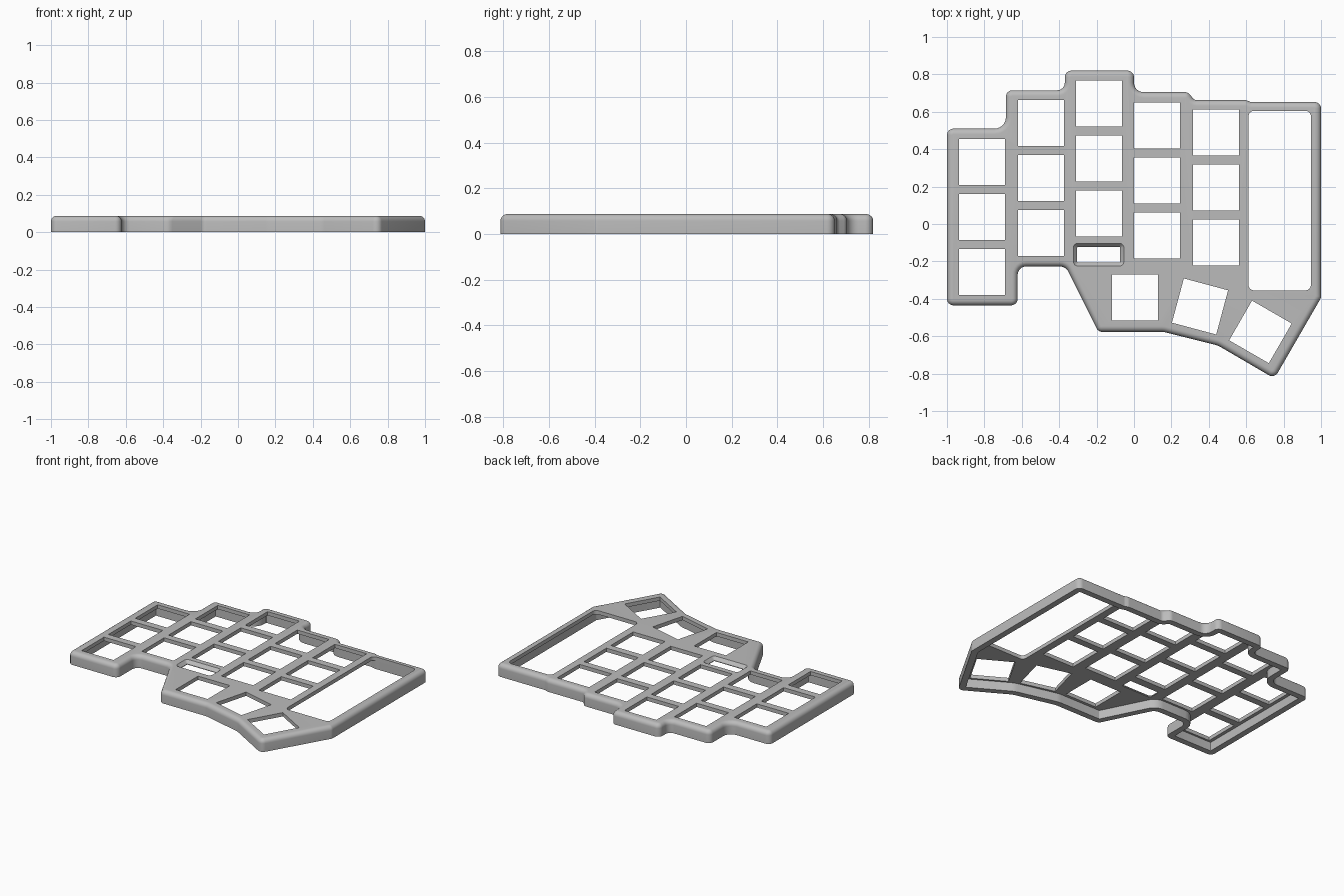
import bpy, bmesh, math
from mathutils import Vector, Matrix

cube = bpy.data.objects.get("Cube")
if cube:
    bpy.data.objects.remove(cube, do_unlink=True)

HEIGHT, PLATE, WALL, FILLET = 0.087, 0.026, 0.042, 0.03
KEY, PITCH = 0.245, 0.294

grey = bpy.data.materials.new("case grey")
grey.use_nodes = True
grey.diffuse_color = (0.5, 0.5, 0.5, 1)
grey.node_tree.nodes["Principled BSDF"].inputs["Base Color"].default_value = (0.5, 0.5, 0.5, 1)

# Case outline, counter-clockwise: x, y, corner radius
CASE = [
    (-1, -0.435, 0.035), (-0.622, -0.435, 0.035), (-0.622, -0.227, 0.045), (-0.365, -0.227, 0.05),
    (-0.19, -0.577, 0.035), (0.16, -0.577, 0.1), (0.45, -0.65, 0.1), (0.751, -0.826, 0.035),
    (1, -0.395, 0.035), (1, 0.652, 0.035), (0.625, 0.652, 0.02), (0.6, 0.662, 0.035),
    (0.322, 0.662, 0.03), (0.29, 0.705, 0.035), (0, 0.705, 0.05), (0, 0.82, 0.035),
    (-0.37, 0.82, 0.035), (-0.37, 0.715, 0.04), (-0.685, 0.715, 0.035), (-0.685, 0.51, 0.06),
    (-1, 0.51, 0.035)]


def rectangle(cx, cy, w, h, r):
    return [(cx + sx * w / 2, cy + sy * h / 2, r)
            for sx, sy in ((-1, -1), (1, -1), (1, 1), (-1, 1))]


def rounded(points, inset=0.0, steps=6):
    """Inset a polygon and round its corners."""
    result = []
    for i, (x, y, r) in enumerate(points):
        p = Vector((x, y))
        a = (p - Vector(points[i - 1][:2])).normalized()
        b = (Vector(points[(i + 1) % len(points)][:2]) - p).normalized()
        na, nb = Vector((-a.y, a.x)), Vector((-b.y, b.x))
        turn = math.atan2(a.x * b.y - a.y * b.x, a.dot(b))
        side = 1 if turn > 0 else -1
        r = max(r - side * inset, 0.004)
        scale = 1 / (1 + na.dot(nb))
        center = p + (na + nb) * scale * (inset + side * r)
        start = math.atan2(-side * na.y, -side * na.x)
        for k in range(steps + 1):
            t = start + turn * k / steps
            result.append(center + r * Vector((math.cos(t), math.sin(t))))
    return result


def loft(name, layers):
    """Solid through a stack of (outline, z) rings."""
    bm = bmesh.new()
    rings = [[bm.verts.new((p.x, p.y, z)) for p in ring] for ring, z in layers]
    n = len(rings[0])
    for low, high in zip(rings, rings[1:]):
        for i in range(n):
            j = (i + 1) % n
            bm.faces.new((low[i], low[j], high[j], high[i]))
    bm.faces.new(rings[0][::-1])
    bm.faces.new(rings[-1])
    bmesh.ops.recalc_face_normals(bm, faces=bm.faces)
    mesh = bpy.data.meshes.new(name)
    bm.to_mesh(mesh)
    bm.free()
    mesh.materials.append(grey)
    ob = bpy.data.objects.new(name, mesh)
    bpy.context.collection.objects.link(ob)
    return ob


def cut(target, cutter):
    mod = target.modifiers.new("cut", "BOOLEAN")
    mod.operation, mod.solver, mod.object = "DIFFERENCE", "EXACT", cutter
    bpy.context.view_layer.objects.active = target
    bpy.ops.object.modifier_apply(modifier=mod.name)
    bpy.data.objects.remove(cutter, do_unlink=True)


# Outer body with a rounded top edge
layers = [(rounded(CASE), 0)]
for k in range(7):
    t = math.pi / 2 * k / 6
    layers.append((rounded(CASE, FILLET * (1 - math.cos(t))),
                   HEIGHT - FILLET + FILLET * math.sin(t)))
case = loft("keyboard_case", layers)

# Hollow underside
inner = rounded(CASE, WALL)
cut(case, loft("cavity_cutter", [(inner, -0.1), (inner, HEIGHT - PLATE)]))

# Key openings: five staggered columns and three fanned thumb keys
keys = [(x, top - row * PITCH, 0)
        for x, top in ((-0.812, 0.331), (-0.497, 0.54), (-0.187, 0.644), (0.123, 0.527), (0.438, 0.489))
        for row in range(3)]
keys += [(0.005, -0.393, 0), (0.353, -0.441, -15), (0.676, -0.577, -30)]
bm = bmesh.new()
for x, y, angle in keys:
    place = (Matrix.Translation((x, y, 0)) @ Matrix.Rotation(math.radians(angle), 4, "Z")
             @ Matrix.Diagonal((KEY, KEY, 1, 1)))
    bmesh.ops.create_cube(bm, size=1, matrix=place)
mesh = bpy.data.meshes.new("key_cutter")
bm.to_mesh(mesh)
bm.free()
mesh.materials.append(grey)
key_cutter = bpy.data.objects.new("key_cutter", mesh)
bpy.context.collection.objects.link(key_cutter)
cut(case, key_cutter)

# Large window with rounded corners
window = rounded(rectangle(0.779, 0.125, 0.334, 0.96, 0.03))
cut(case, loft("window_cutter", [(window, -1), (window, 1)]))

# Small slot with sloping sides
slot = rectangle(-0.189, -0.164, 0.27, 0.122, 0.024)
wide, narrow = rounded(slot), rounded(slot, 0.02)
cut(case, loft("slot_cutter", [(narrow, -1), (narrow, HEIGHT - PLATE + 0.004),
                               (wide, HEIGHT), (wide, 1)]))

# Smooth fillets, sharp rims
bpy.ops.object.select_all(action="DESELECT")
case.select_set(True)
bpy.context.view_layer.objects.active = case
bpy.ops.object.shade_smooth_by_angle(angle=math.radians(30))
